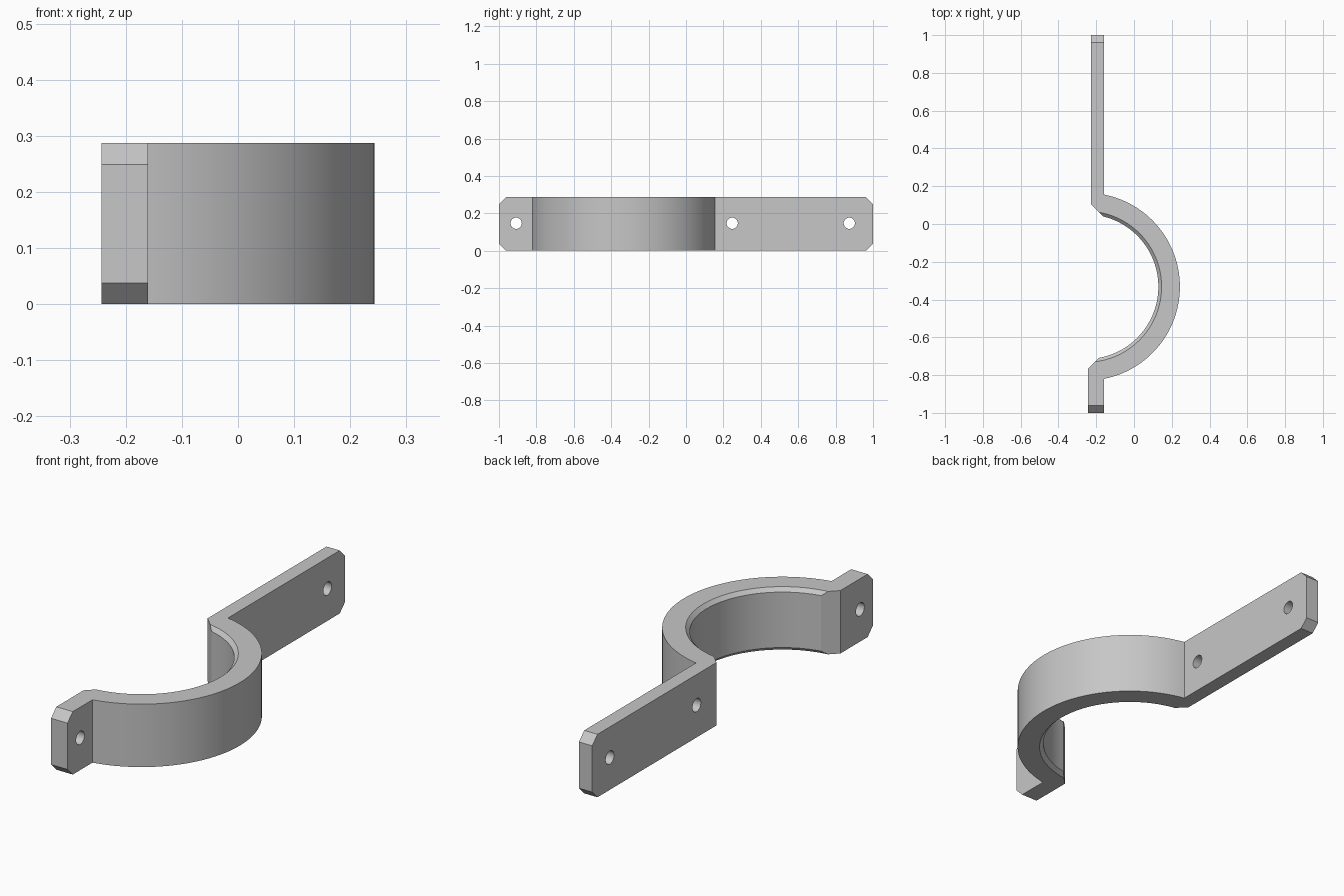
import bpy, bmesh, math

cube = bpy.data.objects.get("Cube")
if cube:
    bpy.data.objects.remove(cube)

HEIGHT = 0.287
CX, CY = -0.254, -0.332          # centre of the curved saddle
R_OUT, R_IN = 0.497, 0.383
RIM, CORNER = 0.017, 0.038       # rim chamfer and tab corner chamfer
X_FACE = -0.16                   # shared outer face of both tabs
LONG_BACK, SHORT_BACK = -0.227, -0.243
SEGMENTS = 56

steel = bpy.data.materials.new("grey_metal")
steel.use_nodes = True
grey = (0.57, 0.57, 0.57, 1)
steel.diffuse_color = grey
steel.node_tree.nodes["Principled BSDF"].inputs["Base Color"].default_value = grey


def relief_angle(x, y, r):
    """Angle where the 45 degree relief from a tab corner meets the bore."""
    px, py = x - CX, abs(y - CY)
    d = px - py
    t = (-d - math.sqrt(d * d - 2 * (px * px + py * py - r * r))) / 2
    return math.atan2(py - t, px + t)


def arc(r, start, end):
    steps = [start + (end - start) * i / SEGMENTS for i in range(SEGMENTS + 1)]
    return [(CX + r * math.cos(a), CY + r * math.sin(a)) for a in steps]


def outline(z):
    """Plan outline of the bracket at height z."""
    edge = min(z, HEIGHT - z)
    end = 1 - max(0, CORNER - edge)
    r = R_IN + max(0, RIM - edge)
    a_out = math.acos((X_FACE - CX) / R_OUT)
    a_long = relief_angle(LONG_BACK, 0.105, r)
    a_short = relief_angle(SHORT_BACK, -0.766, r)
    return ([(SHORT_BACK, -end), (X_FACE, -end)]
            + arc(R_OUT, -a_out, a_out)
            + [(X_FACE, end), (LONG_BACK, end), (LONG_BACK, 0.105)]
            + arc(r, a_long, -a_short)
            + [(SHORT_BACK, -0.766)])


# Clamp body: stacked outlines give the rim and corner chamfers
bm = bmesh.new()
levels = [0, RIM, CORNER, HEIGHT - CORNER, HEIGHT - RIM, HEIGHT]
rings = [[bm.verts.new((x, y, z)) for x, y in outline(z)] for z in levels]
for low, high in zip(rings, rings[1:]):
    n = len(low)
    for i in range(n):
        j = (i + 1) % n
        bm.faces.new((low[i], low[j], high[j], high[i]))
bm.faces.new(rings[0][::-1])
bm.faces.new(rings[-1])
bmesh.ops.dissolve_limit(bm, angle_limit=0.005, verts=bm.verts, edges=bm.edges)
bmesh.ops.recalc_face_normals(bm, faces=bm.faces)
mesh = bpy.data.meshes.new("clamp_bracket")
bm.to_mesh(mesh)
bm.free()
mesh.materials.append(steel)
bracket = bpy.data.objects.new("clamp_bracket", mesh)
bpy.context.collection.objects.link(bracket)

# Screw holes through the tabs
for y in (-0.908, 0.247, 0.873):
    bpy.ops.mesh.primitive_cylinder_add(vertices=32, radius=0.03, depth=0.2,
                                        location=(-0.2, y, 0.147),
                                        rotation=(0, math.pi / 2, 0))
    cutter = bpy.context.object
    cutter.name = "hole_cutter"
    cutter.hide_render = True
    cutter.data.materials.append(steel)
    cut = bracket.modifiers.new("screw_hole", "BOOLEAN")
    cut.operation = "DIFFERENCE"
    cut.solver = "EXACT"
    cut.object = cutter
    bpy.context.view_layer.objects.active = bracket
    bpy.ops.object.modifier_apply(modifier=cut.name)
    bpy.data.objects.remove(cutter)

# Smooth curved walls, crisp edges
bpy.ops.object.select_all(action="DESELECT")
bracket.select_set(True)
bpy.context.view_layer.objects.active = bracket
bpy.ops.object.shade_smooth_by_angle(angle=math.radians(25))
